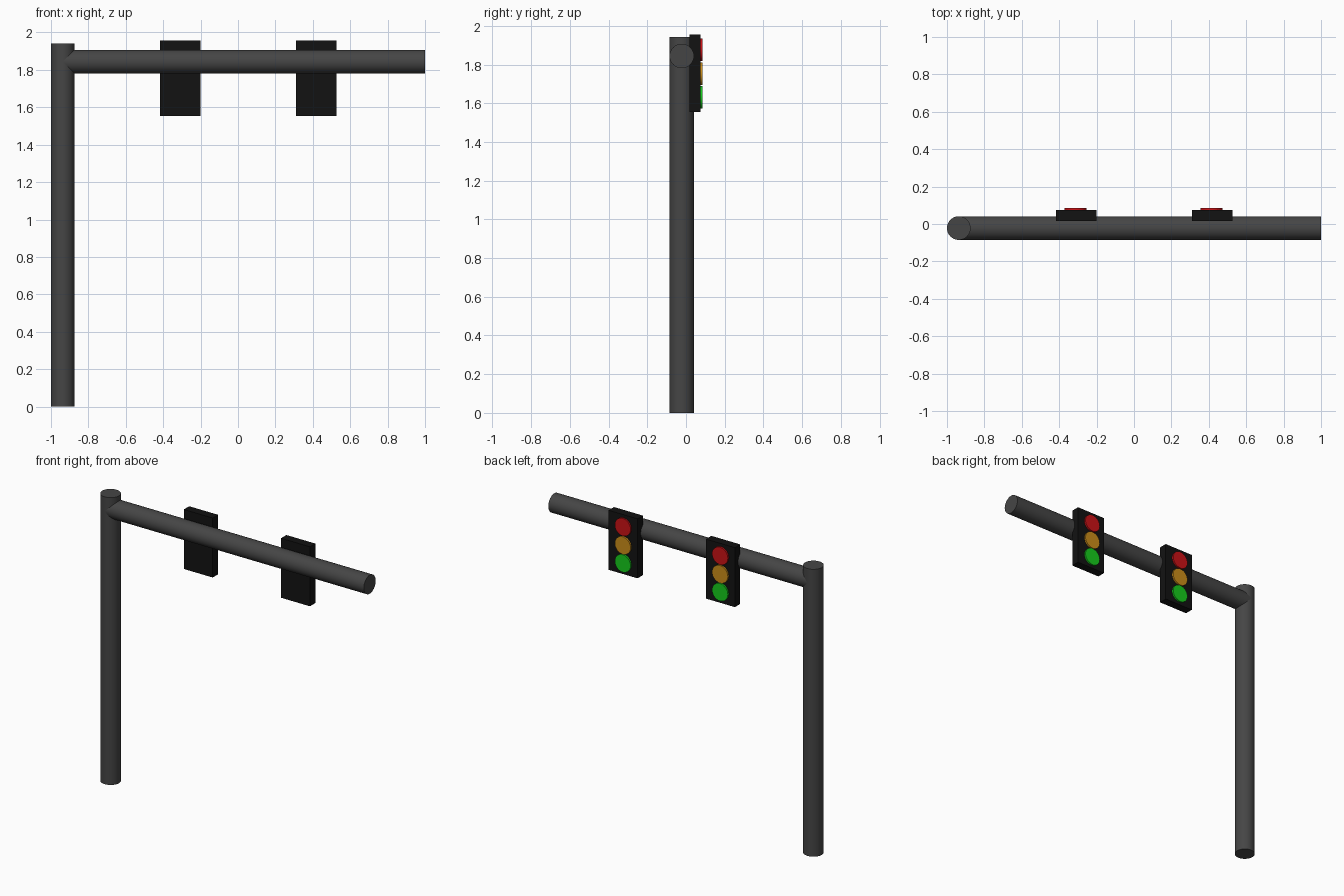
import bpy
from math import pi, radians

if "Cube" in bpy.data.objects:
    bpy.data.objects.remove(bpy.data.objects["Cube"])

R = 0.0632       # pipe radius
PY = -0.022      # y of the pole and arm axes


def material(name, rgb):
    m = bpy.data.materials.new(name)
    m.diffuse_color = (*rgb, 1)
    m.use_nodes = True
    m.node_tree.nodes["Principled BSDF"].inputs["Base Color"].default_value = m.diffuse_color
    return m


METAL = material("dark_metal", (0.06, 0.06, 0.06))
BLACK = material("housing_black", (0.006, 0.006, 0.006))
LAMPS = [("red", 1.876, material("red", (0.6, 0.006, 0.008))),
         ("amber", 1.752, material("amber", (0.6, 0.27, 0.01))),
         ("green", 1.631, material("green", (0.008, 0.6, 0.012)))]


def cylinder(name, radius, length, centre, rotation, mat):
    bpy.ops.mesh.primitive_cylinder_add(vertices=32, radius=radius, depth=length,
                                        location=centre, rotation=rotation)
    ob = bpy.context.object
    ob.name = name
    ob.data.materials.append(mat)
    bpy.ops.object.shade_smooth_by_angle(angle=radians(35))
    return ob


def box(name, size, centre, mat):
    bpy.ops.mesh.primitive_cube_add(size=1, location=centre)
    ob = bpy.context.object
    ob.name = name
    ob.scale = size
    bpy.ops.object.transform_apply(location=False, rotation=False, scale=True)
    ob.data.materials.append(mat)
    return ob


# Upright pole and horizontal arm
cylinder("pole", R, 1.941, (-1 + R, PY, 1.941 / 2), (0, 0, 0), METAL)
x0 = -1 + R
cylinder("arm", R, 1 - x0, ((1 + x0) / 2, PY, 1.844), (0, pi / 2, 0), METAL)

# Two signal heads, each with three lamps facing the back
for side, x in (("inner", -0.309), ("outer", 0.418)):
    box(side + "_housing", (0.216, 0.057, 0.402), (x, 0.0455, 1.755), BLACK)
    for colour, z, mat in LAMPS:
        cylinder(f"{side}_{colour}_lamp", 0.059, 0.025, (x - 0.004, 0.0725, z),
                 (pi / 2, 0, 0), mat)
